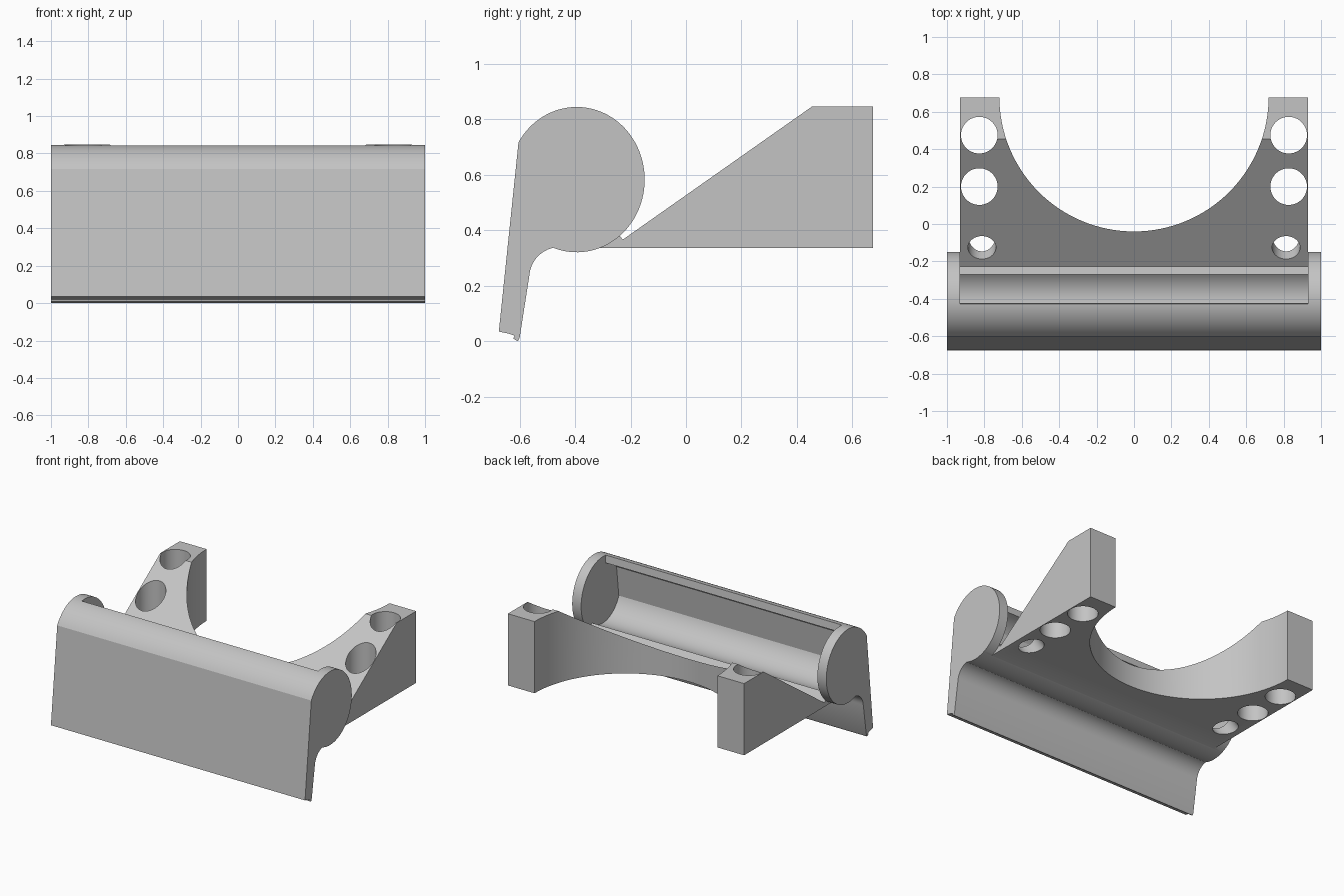
import bpy, bmesh
from math import sin, cos, radians, atan2
from mathutils import Vector

cube = bpy.data.objects.get("Cube")
if cube:
    bpy.data.objects.remove(cube, do_unlink=True)

grey = bpy.data.materials.new("plain grey")
grey.use_nodes = True
colour = (0.55, 0.55, 0.55, 1)
grey.diffuse_color = colour
grey.node_tree.nodes["Principled BSDF"].inputs["Base Color"].default_value = colour


def arc(cy, cz, ry, rz, start, end, steps):
    """Points on an elliptical arc in the side plane, angles in degrees."""
    angles = [radians(start + (end - start) * i / steps) for i in range(steps + 1)]
    return [(cy + ry * cos(a), cz + rz * sin(a)) for a in angles]


def prism(name, profile, half_width):
    """Extrude a side profile (y, z) symmetrically along x."""
    bm = bmesh.new()
    face = bm.faces.new([bm.verts.new((-half_width, y, z)) for y, z in profile])
    new = bmesh.ops.extrude_face_region(bm, geom=[face])["geom"]
    verts = [v for v in new if isinstance(v, bmesh.types.BMVert)]
    bmesh.ops.translate(bm, verts=verts, vec=(2 * half_width, 0, 0))
    bmesh.ops.recalc_face_normals(bm, faces=bm.faces)
    mesh = bpy.data.meshes.new(name)
    bm.to_mesh(mesh)
    bm.free()
    mesh.materials.append(grey)
    obj = bpy.data.objects.new(name, mesh)
    bpy.context.collection.objects.link(obj)
    return obj


def cylinder(name, centre, radius, depth, tilt=0, sides=48):
    bpy.ops.mesh.primitive_cylinder_add(vertices=sides, radius=radius, depth=depth,
                                        location=centre, rotation=(tilt, 0, 0))
    obj = bpy.context.object
    obj.name = name
    obj.data.materials.append(grey)
    return obj


def combine(target, tool, operation):
    """Apply a boolean and discard the tool."""
    tool.hide_render = True
    mod = target.modifiers.new(operation, 'BOOLEAN')
    mod.operation = operation
    mod.solver = 'EXACT'
    mod.object = tool
    bpy.context.view_layer.update()
    bpy.context.view_layer.objects.active = target
    bpy.ops.object.modifier_apply(modifier=mod.name)
    bpy.data.objects.remove(tool, do_unlink=True)


# Rounded housing with a sloping front apron, including both end caps
CY, CZ = -0.394, 0.583
outer = arc(CY, CZ, 0.245, 0.262, 149, -110, 72)
fillet = arc(-0.455, 0.23, 0.11, 0.11, 102, 175, 12)
foot = [(-0.6, 0.012), (-0.607, 0), (-0.623, 0.01), (-0.618, 0.02),
        (-0.64, 0.028), (-0.675, 0.035)]
housing = prism("housing_and_arms", outer + fillet + foot, 1)

# Wedge-shaped arms with a round cut-out between them
arms = prism("arms", [(-0.226, 0.368), (0.455, 0.847), (0.675, 0.847),
                      (0.675, 0.337), (-0.32, 0.337), (-0.29, 0.42), (-0.24, 0.42)], 0.93)
combine(arms, cylinder("arch_cutter", (0, 0.68, 0.6), 0.72, 2, sides=128), 'DIFFERENCE')

# Vertical holes, and small holes square to the slope
slope = atan2(0.479, 0.681)
axis = Vector((0, -sin(slope), cos(slope)))
for side in (-1, 1):
    for y in (0.475, 0.2):
        combine(arms, cylinder("hole_cutter", (side * 0.827, y, 0.6), 0.098, 2), 'DIFFERENCE')
    centre = Vector((side * 0.813, -0.125, 0.437)) - axis * 0.1
    combine(arms, cylinder("small_hole_cutter", centre, 0.075, 0.4, slope), 'DIFFERENCE')
combine(housing, arms, 'UNION')

# Hollow between the caps: round floor and roof, flat front wall, open at the back
inner = arc(CY, CZ, 0.195, 0.21, 98, 309, 72)
flat_wall = [p for p in inner if p[0] > -0.565 + 0.1 * (p[1] - CZ)]
opening = [(-0.228, 0.367), (-0.12, 0.5), (-0.12, 0.95), (-0.44, 0.95)]
combine(housing, prism("hollow_cutter", flat_wall + opening, 0.93), 'DIFFERENCE')

# Smooth curved surfaces, keep edges crisp
bpy.ops.object.select_all(action='DESELECT')
housing.select_set(True)
bpy.context.view_layer.objects.active = housing
bpy.ops.object.shade_smooth_by_angle(angle=radians(25))
